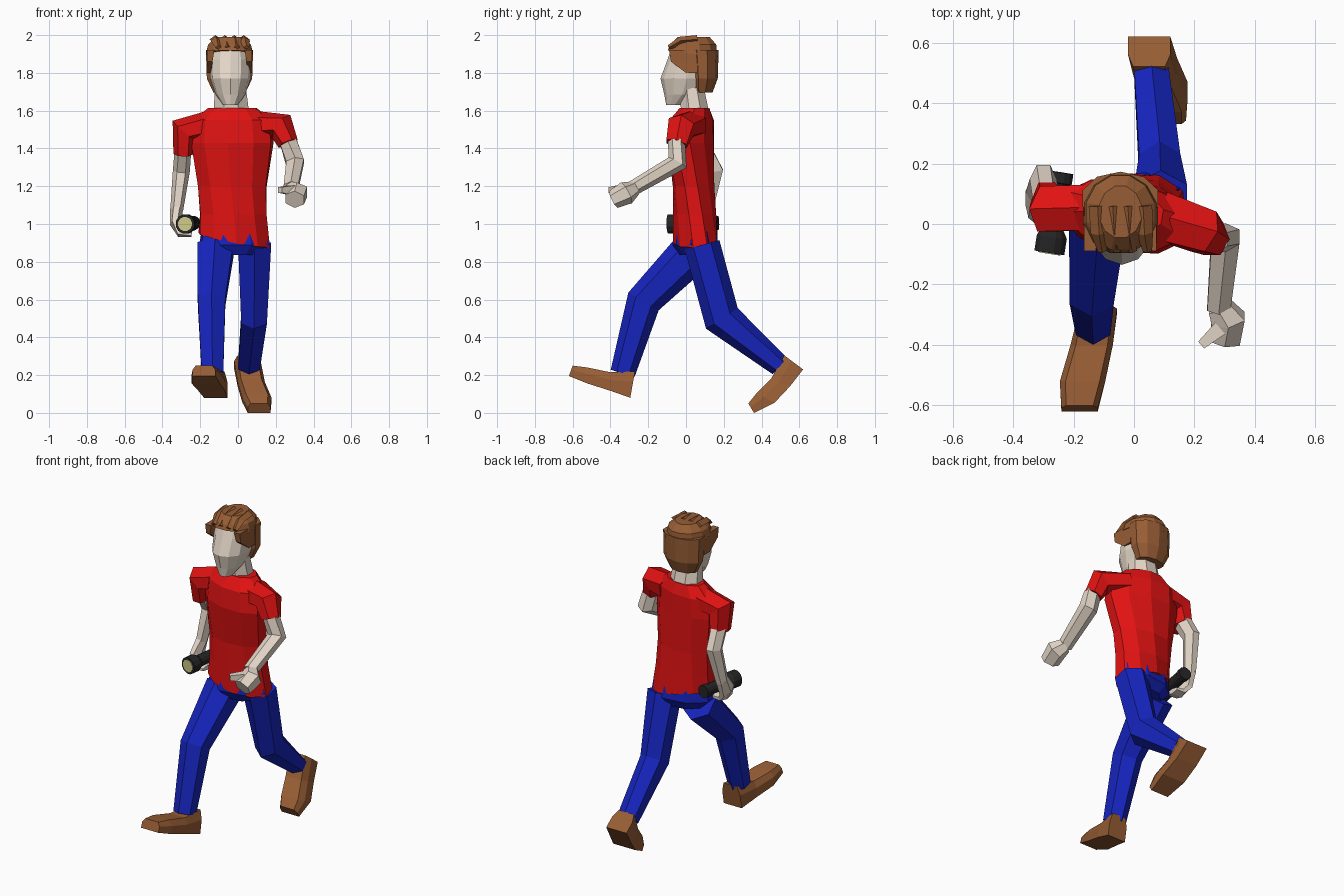
import bpy, bmesh, math
from mathutils import Vector as V


def mat(name, rgb):
    m = bpy.data.materials.new(name)
    m.diffuse_color = (*rgb, 1)
    return m


RED = mat("shirt_red", (0.75, 0.006, 0.006))
BLUE = mat("jeans_blue", (0.008, 0.018, 0.52))
SKIN = mat("skin", (0.78, 0.68, 0.58))
BROWN = mat("brown", (0.31, 0.11, 0.035))
BLACK = mat("torch_black", (0.018, 0.018, 0.018))
LENS = mat("lens_yellow", (0.62, 0.6, 0.25))


def skin_rings(name, rings, m):
    """Join equal-sized point rings into a closed flat-shaded mesh."""
    bm = bmesh.new()
    vs = [[bm.verts.new(p) for p in r] for r in rings]
    n = len(vs[0])
    for a, b in zip(vs, vs[1:]):
        for i in range(n):
            j = (i + 1) % n
            bm.faces.new((a[i], a[j], b[j], b[i]))
    bm.faces.new(vs[0])
    bm.faces.new(vs[-1])
    bmesh.ops.recalc_face_normals(bm, faces=bm.faces[:])
    me = bpy.data.meshes.new(name)
    bm.to_mesh(me)
    bm.free()
    me.materials.append(m)
    ob = bpy.data.objects.new(name, me)
    bpy.context.collection.objects.link(ob)
    return ob


def loft(name, secs, m, n=6, ref=(1, 0, 0), phase=0.5, level=False):
    """secs: (x, y, z, half width along ref, half depth[, yaw[, normal]])"""
    pts = [V(s[:3]) for s in secs]
    angs = [(i + phase) * 2 * math.pi / n for i in range(n)]
    mx = max(math.cos(a) for a in angs)
    my = max(math.sin(a) for a in angs)
    rings = []
    for k, s in enumerate(secs):
        nrm = V((0, 0, 0))
        if k > 0:
            nrm += (pts[k] - pts[k - 1]).normalized()
        if k < len(pts) - 1:
            nrm += (pts[k + 1] - pts[k]).normalized()
        if level:
            nrm = V((0, 0, 1))
        if len(s) > 6:
            nrm = V(s[6])
        nrm.normalize()
        r = V(ref)
        if len(s) > 5:
            a = math.radians(s[5])
            r = V((math.cos(a), math.sin(a), 0))
        u = (r - nrm * r.dot(nrm)).normalized()
        v = nrm.cross(u)
        rings.append([pts[k] + u * (s[3] * math.cos(a) / mx) + v * (s[4] * math.sin(a) / my)
                      for a in angs])
    return skin_rings(name, rings, m)


def shoe(name, stations):
    """stations: top y, top z, bottom y, bottom z, centre x, half width"""
    rings = []
    for ty, tz, by, bz, cx, w in stations:
        my, mz = (ty * .6 + by * .4), (tz * .6 + bz * .4)
        rings.append([(cx - w, by, bz), (cx + w, by, bz), (cx + w, my, mz),
                      (cx + .75 * w, ty, tz), (cx - .75 * w, ty, tz), (cx - w, my, mz)])
    return skin_rings(name, rings, BROWN)


# Shirt: twisted torso and two short sleeves
loft("shirt_body", [
    (-.02, .05, .915, .19, .12, 6, (.2, -.13, 1)),
    (-.025, .045, 1.05, .175, .115, 2),
    (-.03, .04, 1.2, .18, .11, -4),
    (-.03, .025, 1.43, .215, .122, -11),
    (-.03, .03, 1.55, .205, .115, -12),
    (-.03, .045, 1.615, .125, .08, -10)], RED, n=10, level=True)
loft("shirt_sleeve_back_arm", [
    (-.15, .055, 1.525, .075, .075), (-.285, .05, 1.495, .075, .08),
    (-.29, .072, 1.37, .068, .052)], RED, ref=(0, 1, 0))
loft("shirt_sleeve_front_arm", [
    (.08, .03, 1.525, .08, .075), (.23, -.025, 1.515, .07, .078),
    (.265, -.05, 1.425, .055, .055)], RED, ref=(0, 1, 0))

# Jeans: pelvis, striding leg and trailing leg
loft("jeans_hips", [
    (-.02, .05, .96, .17, .105, 6), (-.02, .05, .89, .18, .112, 8),
    (-.02, .05, .835, .12, .08, 8)], BLUE, n=8, level=True)
loft("jeans_front_leg", [
    (-.12, .04, .86, .095, .115), (-.14, -.225, .59, .073, .093),
    (-.135, -.335, .21, .057, .066)], BLUE)
loft("jeans_rear_leg", [
    (.088, .085, .89, .087, .095), (.085, .19, .5, .068, .1),
    (.058, .495, .25, .057, .058)], BLUE)

# Shoes
shoe("front_shoe", [
    (-.27, .22, -.295, .08, -.118, .062), (-.40, .215, -.40, .117, -.14, .07),
    (-.52, .24, -.52, .155, -.17, .075), (-.60, .25, -.62, .195, -.18, .06)])
shoe("rear_shoe", [
    (.52, .305, .62, .23, .05, .07), (.45, .18, .55, .14, .07, .072),
    (.37, .10, .47, .055, .1, .077), (.33, .05, .36, 0, .112, .06)])

# Bare arms and hands
loft("back_arm", [
    (-.29, .075, 1.41, .05, .044), (-.30, .148, 1.28, .048, .045),
    (-.325, .105, 1.07, .036, .034)], SKIN, ref=(0, 1, 0))
loft("back_hand", [
    (-.325, .108, 1.08, .036, .034), (-.33, .065, 1.0, .05, .03),
    (-.305, .045, .95, .05, .022), (-.245, .045, .945, .042, .015)], SKIN, ref=(0, 1, 0))
loft("front_arm", [
    (.265, -.05, 1.44, .045, .045), (.302, -.045, 1.325, .047, .055),
    (.28, -.28, 1.19, .038, .04)], SKIN)
loft("front_hand", [
    (.28, -.27, 1.19, .038, .04), (.312, -.315, 1.165, .055, .062),
    (.30, -.385, 1.13, .05, .05)], SKIN)
loft("front_hand_thumb", [
    (.285, -.345, 1.18, .025, .025), (.222, -.4, 1.18, .015, .015)], SKIN, n=4, ref=(0, 0, 1))

# Neck and head, with a ridge down the face
loft("neck", [(-.035, .05, 1.58, .095, .075), (-.04, .03, 1.72, .082, .065)],
     SKIN, n=8, level=True)
loft("head", [
    (-.04, -.06, 1.63, .04, .045), (-.04, -.02, 1.685, .078, .095),
    (-.04, .005, 1.77, .108, .14), (-.04, .02, 1.87, .113, .118),
    (-.04, .03, 1.95, .09, .1)], SKIN, n=12, phase=0, level=True)

# Hair: back curtain, crown and short locks over the brow
loft("hair_back", [
    (-.045, .085, 1.695, .085, .055), (-.045, .09, 1.77, .12, .078),
    (-.045, .085, 1.92, .125, .088)], BROWN, n=10, level=True)
loft("hair_crown", [
    (-.045, .035, 1.9, .124, .133, 0, (0, .15, 1)), (-.045, .038, 1.95, .113, .122),
    (-.045, .04, 1.99, .07, .085)], BROWN, n=12, level=True)
for i in range(4):
    x = -.12 + .05 * i
    loft(f"hair_lock_{i + 1}", [
        (x, .06, 1.978, .03, .022), (x + .005, -.03, 1.97, .028, .022),
        (x + .015, -.09, 1.935, .015, .012)], BROWN, n=4, phase=0)
for sx, nm in ((-1, "left"), (1, "right")):
    loft(f"hair_temple_{nm}", [
        (-.045 + sx * .108, .03, 1.8, .013, .03), (-.045 + sx * .105, -.01, 1.86, .015, .07),
        (-.045 + sx * .1, -.01, 1.92, .02, .08)], BROWN, n=4, level=True)

# Torch gripped in the back hand
A, B = V((-.28, -.095, 1.0)), V((-.238, .17, 1.005))


def along(t, r):
    return (*A.lerp(B, t), r, r)


loft("torch_body", [along(0, .05), along(.2, .05), along(.3, .034), along(.86, .034),
                    along(.87, .038), along(1, .038)], BLACK, n=12)
loft("torch_lens", [along(-.012, .037), along(.01, .037)], LENS, n=12)
